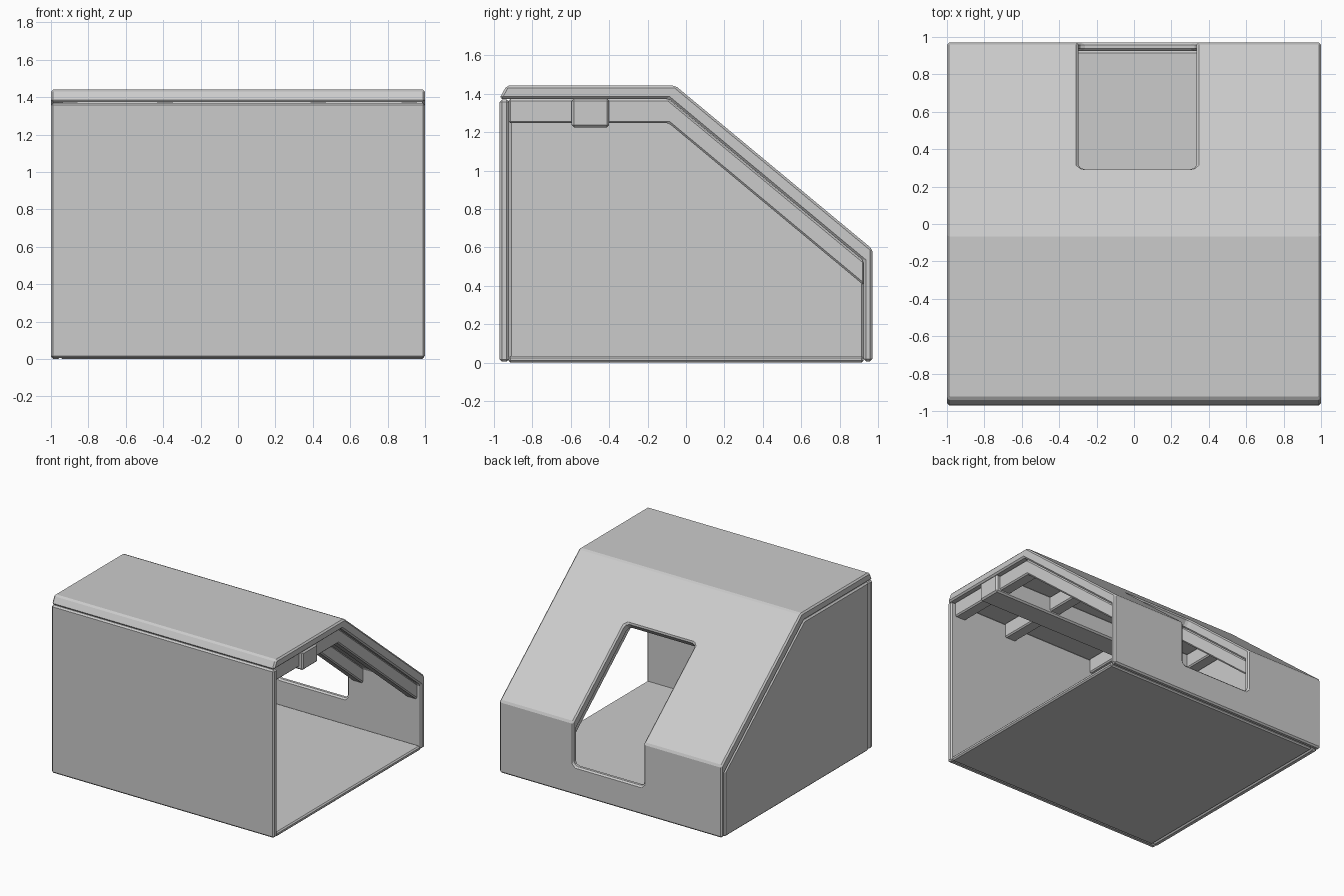
import bpy, bmesh

if "Cube" in bpy.data.objects:
    bpy.data.objects.remove(bpy.data.objects["Cube"])


def finish(obj, width):
    # small chamfer on every hard edge
    if width:
        mod = obj.modifiers.new("chamfer", 'BEVEL')
        mod.width = width
        mod.segments = 1
        mod.limit_method = 'ANGLE'
        mod.angle_limit = 0.6
    return obj


def extrude_yz(name, profile, x0, x1, chamfer=0.012):
    # extrude a (y, z) outline along x
    bm = bmesh.new()
    face = bm.faces.new([bm.verts.new((x0, y, z)) for y, z in profile])
    ext = bmesh.ops.extrude_face_region(bm, geom=[face])
    verts = [v for v in ext["geom"] if isinstance(v, bmesh.types.BMVert)]
    bmesh.ops.translate(bm, verts=verts, vec=(x1 - x0, 0, 0))
    bmesh.ops.recalc_face_normals(bm, faces=bm.faces)
    mesh = bpy.data.meshes.new(name)
    bm.to_mesh(mesh)
    bm.free()
    obj = bpy.data.objects.new(name, mesh)
    bpy.context.collection.objects.link(obj)
    return finish(obj, chamfer)


def box(name, x, y, z, chamfer=0.012):
    outline = [(y[0], z[0]), (y[1], z[0]), (y[1], z[1]), (y[0], z[1])]
    return extrude_yz(name, outline, x[0], x[1], chamfer)


# floor and front wall
box("floor", (-0.95, 0.995), (-0.925, 0.925), (0.0, 0.035), 0.01)
box("front_wall", (-1.0, 1.0), (-0.97, -0.922), (0.005, 1.37))

# left wall follows the roof outline, right side stays open
extrude_yz("left_wall", [(-0.922, 0.0), (0.925, 0.0), (0.925, 0.53),
                         (-0.09, 1.372), (-0.922, 1.372)], -1.0, -0.95)

# bent roof shell ending in the low rear wall
shell = extrude_yz("roof_shell", [
    (-0.972, 1.374), (-0.935, 1.442), (-0.055, 1.442), (0.97, 0.592),
    (0.97, 0.007), (0.925, 0.007), (0.925, 0.53), (-0.09, 1.374)],
    -1.0, 1.0, 0)

# window opening, square to the slope at its top edge
cutter = extrude_yz("window_cutter", [
    (0.172, 0.994), (0.428, 1.302), (1.2, 1.302), (1.2, 0.238), (0.8, 0.238)],
    -0.297, 0.335, 0.022)
cutter.hide_render = True
cutter.hide_viewport = True
cutter.display_type = 'WIRE'
cut = shell.modifiers.new("window", 'BOOLEAN')
cut.operation = 'DIFFERENCE'
cut.solver = 'EXACT'
cut.object = cutter
finish(shell, 0.012)

# rafters under the roof
rafter = [(-0.925, 1.247), (-0.09, 1.247), (0.928, 0.401),
          (0.928, 0.528), (-0.09, 1.372), (-0.925, 1.372)]
for i, x in enumerate((-0.9, -0.39, 0.43, 0.915)):
    extrude_yz(f"rafter_{i + 1}", rafter, x - 0.05, x + 0.05, 0.01)

# cross beam
box("cross_beam", (-0.95, 0.998), (-0.595, -0.4), (1.225, 1.374), 0.012)
